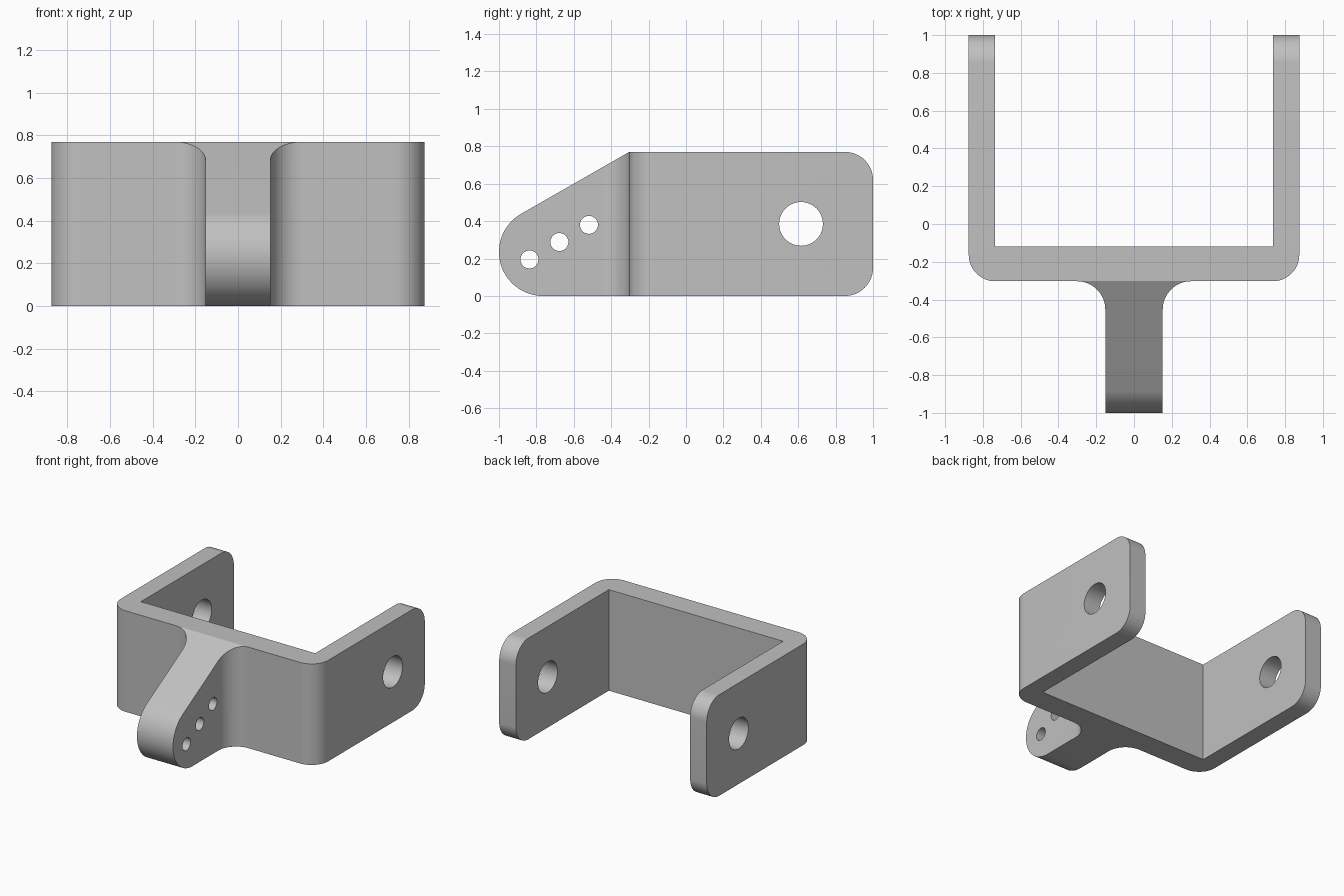
import bpy, bmesh
from math import sin, cos, radians
from mathutils import Vector

if "Cube" in bpy.data.objects:
    bpy.data.objects.remove(bpy.data.objects["Cube"])

HEIGHT = 0.77
WALL_FRONT, WALL_BACK = -0.303, -0.12
OUTER, INNER, TONGUE = 0.875, 0.735, 0.152

steel = bpy.data.materials.new("plain_grey")
steel.use_nodes = True
GREY = (0.53, 0.53, 0.53, 1)
steel.diffuse_color = GREY
steel.node_tree.nodes["Principled BSDF"].inputs["Base Color"].default_value = GREY


def arc(cx, cy, r, start, end, n=16):
    """Points along an arc, angles in degrees."""
    angles = [radians(start + (end - start) * i / n) for i in range(n + 1)]
    return [(cx + r * cos(a), cy + r * sin(a)) for a in angles]


def prism(name, outline, place, depth):
    """Extrude a closed outline; place maps its 2D points to 3D."""
    bm = bmesh.new()
    face = bm.faces.new([bm.verts.new(place(p)) for p in outline])
    grown = bmesh.ops.extrude_face_region(bm, geom=[face])["geom"]
    moved = [g for g in grown if isinstance(g, bmesh.types.BMVert)]
    bmesh.ops.translate(bm, verts=moved, vec=Vector(depth))
    bmesh.ops.recalc_face_normals(bm, faces=bm.faces)
    mesh = bpy.data.meshes.new(name)
    bm.to_mesh(mesh)
    bm.free()
    mesh.materials.append(steel)
    obj = bpy.data.objects.new(name, mesh)
    bpy.context.collection.objects.link(obj)
    return obj


def side_prism(name, outline):
    return prism(name, outline, lambda p: (-1, p[0], p[1]), (2, 0, 0))


# Plan outline: fork arms, crossbar and filleted tongue, mirrored in x
corner, fillet = 0.14, 0.15
half = [(TONGUE, -1.1)]
half += arc(TONGUE + fillet, WALL_FRONT - fillet, fillet, 180, 90)
half += arc(OUTER - corner, WALL_FRONT + corner, corner, -90, 0)
half += [(OUTER, 1.1), (INNER, 1.1), (INNER, WALL_BACK)]
plan = half + [(-x, y) for x, y in reversed(half)]
bracket = prism("clevis_bracket", plan, lambda p: (p[0], p[1], 0), (0, 0, HEIGHT))
# Trim range is taller than the plate so only the side outline shapes it
for v in bracket.data.vertices:
    v.co.z = -0.1 if v.co.z < 0.1 else HEIGHT + 0.1

# Side outline: sloped rounded nose and rounded arm ends
nose, end = 0.235, 0.15
side = arc(nose - 1, nose, nose, 270, 120, 32) + [(WALL_FRONT, HEIGHT)]
side += arc(1 - end, HEIGHT - end, end, 90, 0)
side += arc(1 - end, end, end, 0, -90)
trim = side_prism("side_trim", side)

# Arm pivot hole and three tongue pin holes
holes = [(0.615, 0.385, 0.117), (-0.837, 0.195, 0.048),
         (-0.677, 0.288, 0.048), (-0.519, 0.38, 0.048)]
cutters = [side_prism("hole_cutter", arc(y, z, r, 0, 360, 40)[:-1]) for y, z, r in holes]

bpy.context.view_layer.objects.active = bracket
bracket.select_set(True)
for helper in [trim] + cutters:
    mod = bracket.modifiers.new("shape", "BOOLEAN")
    mod.operation = "INTERSECT" if helper is trim else "DIFFERENCE"
    mod.solver = "EXACT"
    mod.object = helper
    bpy.ops.object.modifier_apply(modifier=mod.name)
    bpy.data.objects.remove(helper)

bpy.ops.object.shade_smooth_by_angle(angle=radians(25))
